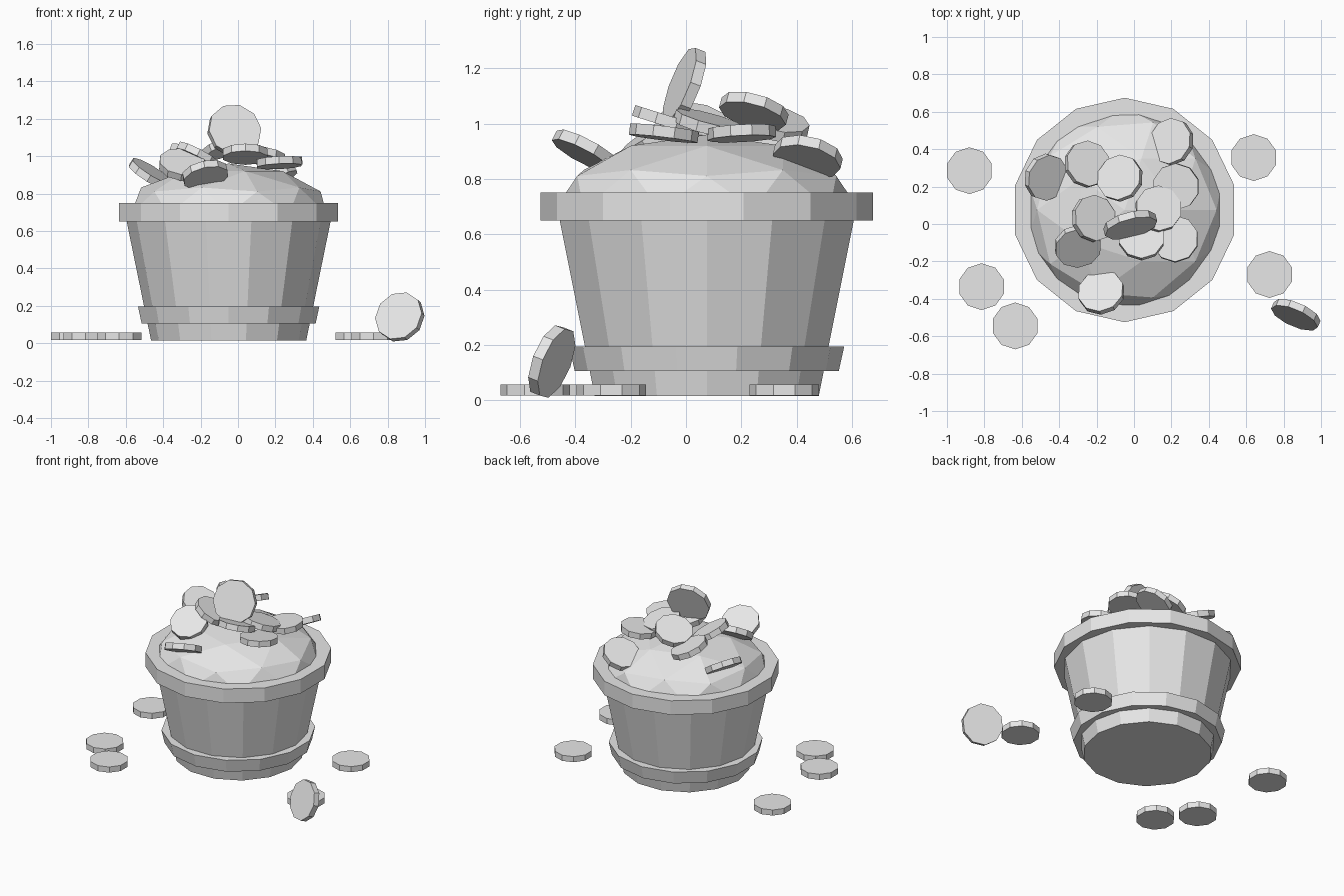
import bpy
import math
from mathutils import Vector

cube = bpy.data.objects.get("Cube")
if cube:
    bpy.data.objects.remove(cube, do_unlink=True)

grey = bpy.data.materials.new("plain_grey")
grey.use_nodes = True
grey.diffuse_color = (0.8, 0.8, 0.8, 1)
grey.node_tree.nodes["Principled BSDF"].inputs["Base Color"].default_value = grey.diffuse_color

POT = Vector((-0.05, 0.075, 0))
SIDES = 14


def finish(name):
    obj = bpy.context.object
    obj.name = name
    obj.data.materials.append(grey)
    return obj


def pot_part(name, r_low, r_high, z_low, z_high, turn=0.0):
    bpy.ops.mesh.primitive_cone_add(
        vertices=SIDES, radius1=r_low, radius2=r_high, depth=z_high - z_low,
        location=POT + Vector((0, 0, (z_low + z_high) / 2)), rotation=(0, 0, turn))
    return finish(name)


def coin(name, center, normal=(0, 0, 1), radius=0.125):
    bpy.ops.mesh.primitive_cylinder_add(vertices=10, radius=radius, depth=0.04, location=center)
    obj = finish(name)
    n = Vector(normal).normalized()
    obj.rotation_mode = 'QUATERNION'
    obj.rotation_quaternion = Vector((0, 0, 1)).rotation_difference(n)
    return obj


# Tapered pot with its collar and rim
pot_part("pot_body", 0.415, 0.545, 0.015, 0.65, math.pi / SIDES)
pot_part("pot_collar", 0.477, 0.497, 0.105, 0.195)
pot_part("pot_rim", 0.6, 0.6, 0.65, 0.75)

# Faceted mound filling the pot
bpy.ops.mesh.primitive_ico_sphere_add(subdivisions=2, radius=1, location=POT + Vector((0, 0, 0.69)))
finish("mound").scale = (0.55, 0.55, 0.27)

# Coins lying flat on the ground
for i, (x, y) in enumerate([(-0.88, 0.285), (0.64, 0.355), (-0.815, -0.335),
                            (-0.635, -0.545), (0.725, -0.27)]):
    coin(f"ground_coin_{i + 1}", (x, y, 0.037))

# Larger tilted coins: one on the ground, one standing on the pile
coin("leaning_coin", (0.865, -0.485, 0.14), (-0.38, -0.86, 0.34), 0.135)
coin("standing_coin", (-0.02, -0.005, 1.135), (0.24, -0.9, 0.35), 0.145)

# Coins scattered over the mound: centre and facing direction
pile = [
    ((-0.47, 0.25, 0.905), (0.52, -0.2, 0.83)),
    ((-0.25, 0.32, 1.0), (0.35, 0.2, 0.9)),
    ((-0.075, 0.245, 1.045), (-0.35, 0.25, 0.9)),
    ((0.225, 0.2, 0.965), (-0.1, -0.05, 1)),
    ((0.2, 0.44, 0.88), (-0.45, 0.2, 0.87)),
    ((0.13, 0.08, 1.0), (0.15, 0.25, 0.95)),
    ((0.22, -0.08, 0.965), (-0.05, 0.12, 1)),
    ((0.04, -0.07, 1.01), (0, 0.3, 0.95)),
    ((-0.215, 0.03, 1.0), (0.45, 0.15, 0.85)),
    ((-0.3, -0.12, 0.955), (0.1, -0.55, 0.8)),
    ((-0.175, -0.365, 0.9), (-0.2, 0.45, 0.85)),
]
for i, (center, normal) in enumerate(pile):
    coin(f"pile_coin_{i + 1}", center, normal)
